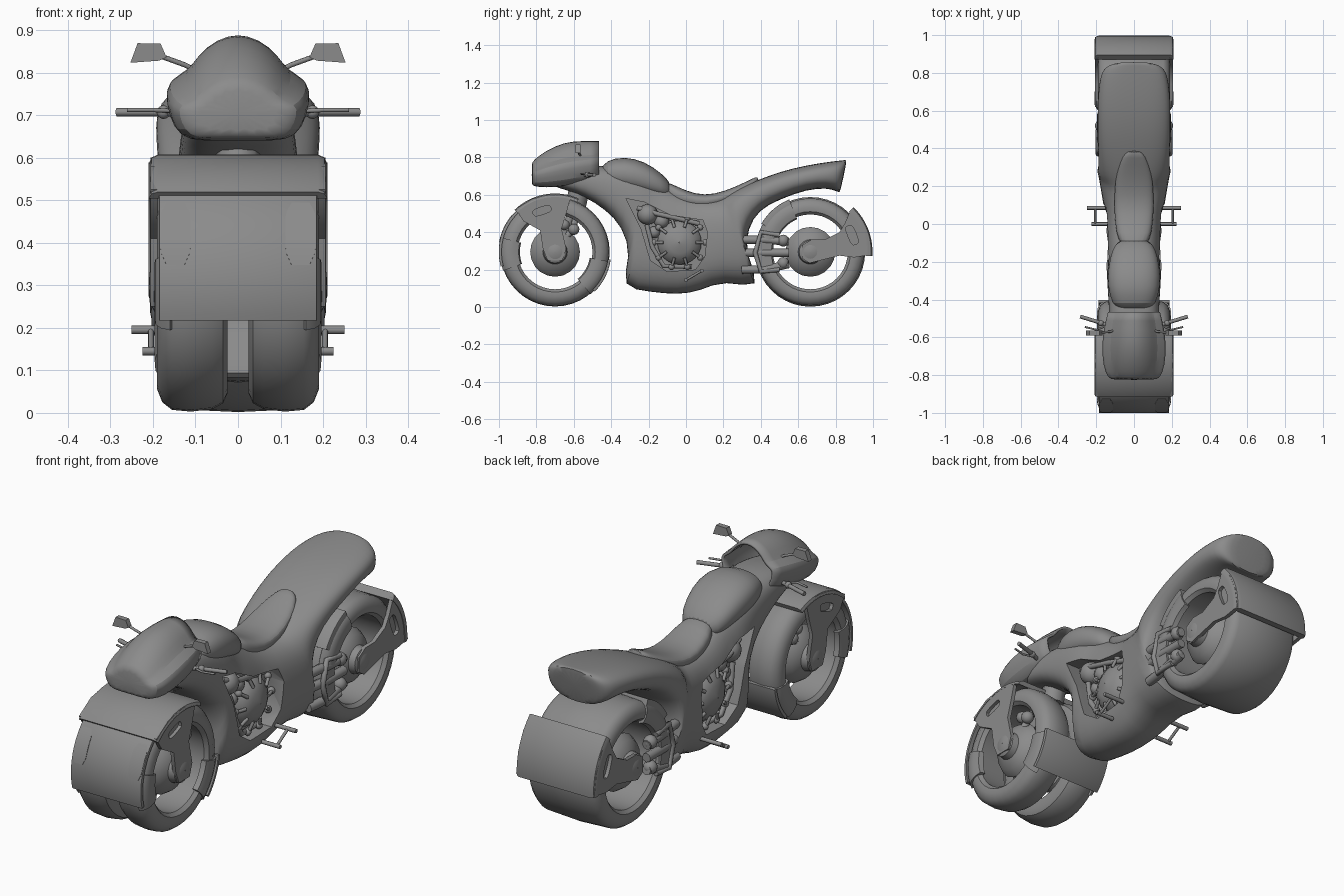
import bpy, bmesh
from math import sin, cos, pi, radians
from mathutils import Matrix

col = bpy.context.scene.collection
grey = bpy.data.materials.new("dark_grey")
grey.diffuse_color = (0.26, 0.26, 0.26, 1)


def smooth(me, angle=35):
    me.shade_smooth()
    me.set_sharp_from_angle(angle=radians(angle))


def finish(name, bm, mirror=False):
    bmesh.ops.recalc_face_normals(bm, faces=bm.faces)
    me = bpy.data.meshes.new(name)
    bm.to_mesh(me)
    bm.free()
    smooth(me)
    me.materials.append(grey)
    ob = bpy.data.objects.new(name, me)
    col.objects.link(ob)
    if mirror:
        ob.modifiers.new("mirror", 'MIRROR')
    return ob


def skin(name, rings, wrap=False, front_cap=True, back_cap=True, mirror=False):
    """Join closed rings of points into one surface."""
    bm = bmesh.new()
    vs = [[bm.verts.new(p) for p in r] for r in rings]
    n = len(rings[0])
    for a, b in zip(vs, vs[1:] + ([vs[0]] if wrap else [])):
        for i in range(n):
            j = (i + 1) % n
            bm.faces.new((a[i], a[j], b[j], b[i]))
    if not wrap:
        if front_cap:
            bm.faces.new(vs[0])
        if back_cap:
            bm.faces.new(vs[-1])
    return finish(name, bm, mirror)


def lathe(name, c, prof, a0=0, a1=360, n=40, mirror=False):
    """Sweep an (x, radius) outline around an x axis through c = (y, z)."""
    full = a1 - a0 == 360
    rings = []
    for k in range(n if full else n + 1):
        a = radians(a0 + (a1 - a0) * k / n)
        rings.append([(x, c[0] + r * cos(a), c[1] + r * sin(a)) for x, r in prof])
    return skin(name, rings, wrap=full, mirror=mirror)


def prism(name, yz, x0, x1, mirror=True):
    return skin(name, [[(x, y, z) for y, z in yz] for x in (x0, x1)], mirror=mirror)


def rounded(a, e):
    """Superellipse coordinates for angle a."""
    c, s = cos(a), sin(a)
    return abs(c) ** e * (1 if c > 0 else -1), abs(s) ** e * (1 if s > 0 else -1)


def loft(name, stations, e=0.75, n=20):
    """Stations: top y, top z, bottom y, bottom z, half width."""
    rings = []
    for ty, tz, by, bz, w in stations:
        uv = [rounded(2 * pi * k / n, e) for k in range(n)]
        rings.append([(w * v, (ty + by) / 2 + u * (ty - by) / 2, (tz + bz) / 2 + u * (tz - bz) / 2) for u, v in uv])
    ob = skin(name, rings)
    m = ob.modifiers.new("sub", 'SUBSURF')
    m.levels = m.render_levels = 1
    return ob


def cut(ob, cutter):
    """Cut a hole, keep the result as plain mesh."""
    def bake(o):
        dg = bpy.context.evaluated_depsgraph_get()
        me = bpy.data.meshes.new_from_object(o.evaluated_get(dg))
        o.modifiers.clear()
        o.data = me
    bake(ob)
    bake(cutter)
    m = ob.modifiers.new("cut", 'BOOLEAN')
    m.operation, m.solver, m.object = 'DIFFERENCE', 'EXACT', cutter
    bake(ob)
    smooth(ob.data)
    bpy.data.objects.remove(cutter)


def rods(name, paths, r, mirror=True):
    cu = bpy.data.curves.new(name, 'CURVE')
    cu.dimensions, cu.bevel_depth, cu.bevel_resolution, cu.use_fill_caps = '3D', r, 2, True
    cu.materials.append(grey)
    for path in paths:
        for side in ((1, -1) if mirror else (1,)):
            sp = cu.splines.new('POLY')
            sp.points.add(len(path) - 1)
            for p, q in zip(sp.points, path):
                p.co = (q[0] * side, q[1], q[2], 1)
    col.objects.link(bpy.data.objects.new(name, cu))


def balls(name, items, mirror=True):
    bm = bmesh.new()
    for x, y, z, r in items:
        bmesh.ops.create_uvsphere(bm, u_segments=14, v_segments=8, radius=r, matrix=Matrix.Translation((x, y, z)))
    finish(name, bm, mirror)


def slot(cy, cz, length, width, tilt):
    t, pts = radians(tilt), []
    for k in range(12):
        u, v = rounded(2 * pi * k / 12, 0.6)
        u, v = u * length, v * width
        pts.append((cy + u * cos(t) - v * sin(t), cz + u * sin(t) + v * cos(t)))
    return prism("slot_cutter", pts, 0.19, 0.3)


def band(name, c, w, r0, r1, a0, a1):
    """Curved plate round a wheel, with rounded shoulders when wide."""
    b = 0.022 if w > 0.2 else 0.003
    right = [(w - b, r1), (w - b * 0.3, r1 - b * 0.3), (w, r1 - b), (w, r0)]
    return lathe(name, c, right + [(-x, r) for x, r in right[::-1]], a0, a1, 20)


FW, RW = (-0.70, 0.295), (0.665, 0.295)

# Wheels: twin hollow front tyres, one wide rear tyre, side hubs
lathe("front_tyres", FW, [(0.03, 0.205), (0.025, 0.25), (0.035, 0.272), (0.06, 0.286), (0.11, 0.292), (0.155, 0.288),
                          (0.178, 0.27), (0.19, 0.24), (0.187, 0.215), (0.17, 0.2)], mirror=True)
lathe("rear_tyre", RW, [(-0.17, 0.2), (-0.187, 0.215), (-0.19, 0.24), (-0.178, 0.27), (-0.155, 0.286), (0, 0.293),
                        (0.155, 0.286), (0.178, 0.27), (0.19, 0.24), (0.187, 0.215), (0.17, 0.2)])
for nm, c in (("front", FW), ("rear", RW)):
    lathe(nm + "_hub", c, [(0.08, 0.002), (0.08, 0.125), (0.11, 0.133), (0.145, 0.11), (0.165, 0.066),
                           (0.195, 0.06), (0.208, 0.035), (0.21, 0.002)], n=20, mirror=True)
    rods(nm + "_axle", [[(-0.1, *c), (0.1, *c)]], 0.03, False)

# Front mudguard, nose plate, lamps and side arms
band("front_fender", FW, 0.21, 0.293, 0.312, 66, 134)
band("front_plate", FW, 0.186, 0.286, 0.301, 132, 195)
band("front_lower_band", FW, 0.188, 0.285, 0.3, -45, -8)
rings = []
for k in range(13):
    a = radians(139 + 31 * k / 12)
    t = min(1, 0.6 + 0.17 * min(k, 12 - k))
    rings.append([(0.147 + dx * t, FW[0] + r * cos(a), FW[1] + r * sin(a))
                  for dx, r in ((-0.035, 0.299), (-0.035, 0.3035), (0.035, 0.3035), (0.035, 0.299))])
skin("front_lamps", rings, mirror=True)
arm = prism("front_fender_arm", [(-0.91, 0.525), (-0.82, 0.58), (-0.70, 0.6), (-0.62, 0.575), (-0.64, 0.5),
                                 (-0.665, 0.42), (-0.64, 0.31), (-0.66, 0.25), (-0.74, 0.25), (-0.765, 0.31),
                                 (-0.78, 0.41), (-0.87, 0.46)], 0.188, 0.206)
cut(arm, slot(-0.77, 0.515, 0.05, 0.02, 18))

# Side clasps gripping the tyres
for nm, c, a0, a1 in (("front_plate", FW, 165, 200), ("front_lower", FW, -50, -10), ("rear", RW, 112, 165)):
    lathe(nm + "_clasp", c, [(0.165, 0.188), (0.188, 0.195), (0.196, 0.225), (0.194, 0.255), (0.182, 0.28),
                             (0.16, 0.295), (0.15, 0.28)], a0, a1, 8, True)

# Rear mudguard, side arms, tyre guard
band("rear_fender", RW, 0.21, 0.298, 0.332, -4, 46)
arm = prism("rear_fender_arm", [(0.88, 0.52), (0.935, 0.47), (0.975, 0.38), (0.99, 0.28), (0.9, 0.265),
                                (0.82, 0.275), (0.72, 0.25), (0.66, 0.235), (0.62, 0.26), (0.62, 0.33),
                                (0.67, 0.36), (0.74, 0.36), (0.82, 0.4), (0.85, 0.45)], 0.188, 0.207)
cut(arm, slot(0.888, 0.385, 0.055, 0.023, 112))
band("rear_tyre_guard", RW, 0.185, 0.27, 0.302, 112, 150)

# Main fairing from nose neck over belly to tail
body = loft("body_fairing", [
    (-0.74, 0.73, -0.73, 0.65, 0.09), (-0.64, 0.74, -0.64, 0.625, 0.12), (-0.54, 0.76, -0.54, 0.59, 0.13),
    (-0.43, 0.755, -0.43, 0.52, 0.135), (-0.30, 0.74, -0.34, 0.43, 0.142), (-0.20, 0.70, -0.29, 0.27, 0.147),
    (-0.14, 0.67, -0.361, 0.098, 0.145), (-0.08, 0.635, -0.18, 0.078, 0.152), (-0.02, 0.605, -0.05, 0.062, 0.153),
    (0.06, 0.585, 0.08, 0.082, 0.157), (0.13, 0.578, 0.2, 0.147, 0.175), (0.18, 0.588, 0.422, 0.08, 0.195),
    (0.22, 0.605, 0.315, 0.28, 0.197), (0.27, 0.63, 0.33, 0.42, 0.19), (0.36, 0.67, 0.39, 0.52, 0.19),
    (0.50, 0.725, 0.5, 0.575, 0.195), (0.65, 0.76, 0.65, 0.63, 0.195), (0.77, 0.778, 0.755, 0.635, 0.183),
    (0.825, 0.784, 0.795, 0.622, 0.17), (0.853, 0.787, 0.818, 0.613, 0.14), (0.862, 0.787, 0.824, 0.612, 0.09)])
cut(body, prism("engine_cutter", [(-0.32, 0.58), (-0.22, 0.56), (-0.08, 0.49), (0.09, 0.465), (0.115, 0.4),
                                  (0.10, 0.27), (0.05, 0.2), (-0.1, 0.19), (-0.19, 0.25), (-0.24, 0.42)],
                0.065, 0.4))

# Tank and seat pads
loft("tank", [(-0.46, 0.73, -0.46, 0.68, 0.07), (-0.43, 0.785, -0.43, 0.64, 0.115),
              (-0.33, 0.807, -0.33, 0.62, 0.143), (-0.22, 0.78, -0.22, 0.6, 0.138),
              (-0.13, 0.715, -0.13, 0.58, 0.115), (-0.08, 0.665, -0.08, 0.58, 0.08)], e=0.85)
loft("seat", [(-0.12, 0.68, -0.12, 0.58, 0.07), (-0.05, 0.645, -0.05, 0.54, 0.095), (0.05, 0.602, 0.07, 0.52, 0.105),
              (0.15, 0.6, 0.17, 0.54, 0.105), (0.27, 0.645, 0.29, 0.58, 0.095),
              (0.36, 0.69, 0.37, 0.63, 0.06), (0.385, 0.70, 0.39, 0.66, 0.03)])

# Hollow nose cowl with screen
half = [(0, 1), (0.3, 0.95), (0.58, 0.78), (0.7, 0.62), (0.98, 0.53), (1, 0.38), (0.9, 0.1), (0.7, -0.02), (0.35, -0.02)]
sec = half + [(0, -0.02)] + [(-x, z) for x, z in half[:0:-1]]
cowl = skin("nose_cowl", [[(x * w, y, b + z * (t - b)) for x, z in sec] for y, t, b, w in
                          ((-0.825, 0.77, 0.66, 0.11), (-0.818, 0.785, 0.648, 0.14), (-0.75, 0.84, 0.642, 0.167),
                           (-0.65, 0.885, 0.65, 0.172), (-0.56, 0.892, 0.668, 0.165), (-0.465, 0.89, 0.69, 0.14))],
            back_cap=False)
m = cowl.modifiers.new("sub", 'SUBSURF')
m.levels = m.render_levels = 1
cowl.modifiers.new("shell", 'SOLIDIFY').thickness = 0.012

# Mirrors and handlebars
rods("mirror_stems", [[(0.10, -0.56, 0.805), (0.125, -0.57, 0.818), (0.18, -0.575, 0.838)]], 0.006)
skin("mirrors", [[(x, y, z) for x, z in ((0.168, 0.836), (0.182, 0.868), (0.236, 0.869), (0.253, 0.823), (0.185, 0.828))]
                 for y in (-0.59, -0.565)], mirror=True)
rods("handlebars", [[(0.08, -0.56, 0.70), (0.17, -0.525, 0.707), (0.285, -0.49, 0.707)]], 0.01)
rods("levers", [[(0.16, -0.545, 0.71), (0.2, -0.56, 0.712), (0.26, -0.545, 0.712)]], 0.005)
balls("handlebar_clamps", [(0.175, -0.525, 0.707, 0.016)])

# Steering column, fork and links
rods("steering_column", [[(0, -0.56, 0.68), (0, -0.59, 0.54)]], 0.055, False)
rods("fork", [[(0, -0.59, 0.56), (0, -0.64, 0.42), (0, -0.70, 0.295)]], 0.023, False)
rods("fork_links", [[(0.03, -0.58, 0.56), (0.13, -0.60, 0.42), (0.13, -0.68, 0.33)]], 0.018)
balls("fork_joints", [(0.14, -0.60, 0.415, 0.03), (0.13, -0.65, 0.44, 0.028)])

# Swing arm and brackets in front of the rear wheel
for nm, z0, z1 in (("upper", 0.36, 0.35), ("middle", 0.29, 0.29), ("lower", 0.2, 0.23)):
    rods(nm + "_swing_arm", [[(0.16, 0.3, z0), (0.175, 0.42, z0), (0.175, 0.55, z1)]], 0.022)
balls("swing_arm_joints", [(0.175, 0.52, 0.355, 0.032), (0.175, 0.52, 0.235, 0.032)])
rods("swing_arm_frame", [[(0.19, 0.50, 0.385), (0.19, 0.40, 0.40), (0.19, 0.37, 0.29), (0.19, 0.40, 0.19),
                          (0.19, 0.50, 0.2)]], 0.013)
prism("swing_arm_plate", [(0.40, 0.40), (0.47, 0.39), (0.455, 0.29), (0.47, 0.2), (0.40, 0.18), (0.385, 0.29)],
      0.15, 0.19)

# Engine: domed case with radial bolts, cylinders and pipes
EC = (-0.035, 0.345)
lathe("engine_case", EC, [(0.05, 0.002), (0.05, 0.115), (0.085, 0.118), (0.115, 0.10), (0.138, 0.06),
                          (0.146, 0.002)], n=24, mirror=True)
ring = [(cos(2 * pi * k / 10), sin(2 * pi * k / 10)) for k in range(10)]
rods("engine_bolts", [[(0.125, EC[0] + 0.085 * c, EC[1] + 0.085 * s), (0.11, EC[0] + 0.135 * c, EC[1] + 0.135 * s)]
                      for c, s in ring], 0.008)
balls("engine_bolt_heads", [(0.105, EC[0] + 0.137 * c, EC[1] + 0.137 * s, 0.017) for c, s in ring])
balls("engine_cylinders", [(0.085, -0.205, 0.495, 0.055), (0.08, -0.13, 0.46, 0.04), (0.08, -0.17, 0.40, 0.032)])
rods("engine_pipes", [[(0.1, -0.26, 0.53), (0.12, -0.16, 0.50), (0.11, -0.05, 0.475), (0.09, 0.07, 0.445)],
                      [(0.1, -0.21, 0.44), (0.11, -0.18, 0.32), (0.1, -0.12, 0.22), (0.09, 0.03, 0.215)]], 0.013)

# Foot pegs
rods("foot_pegs", [[(0.13, 0.085, 0.195), (0.25, 0.085, 0.195)], [(0.13, 0.0, 0.145), (0.225, 0.0, 0.145)]], 0.01)
rods("foot_peg_links", [[(0.205, 0.0, 0.145), (0.205, 0.085, 0.195)]], 0.007)
